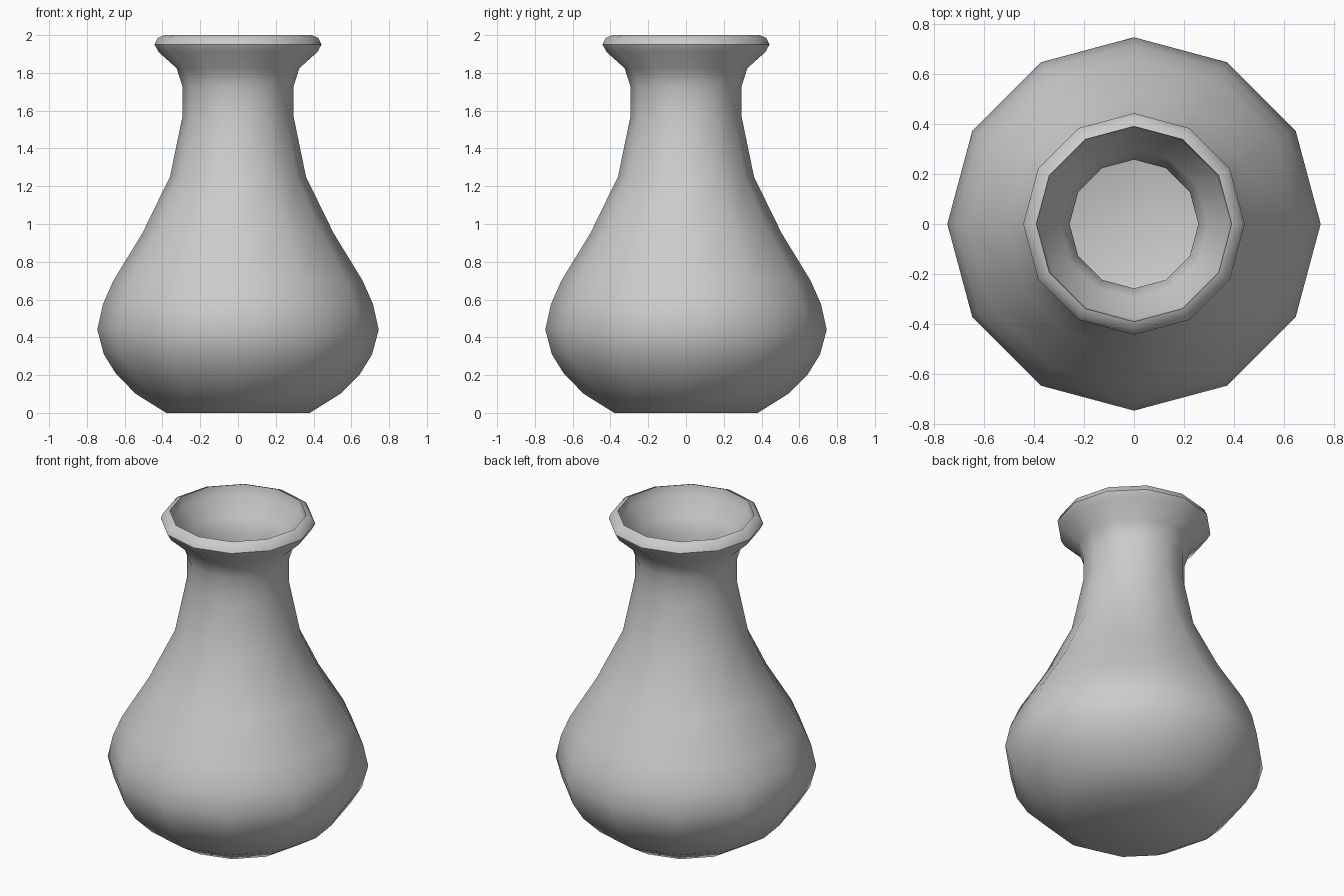
import bpy, bmesh, math

if "Cube" in bpy.data.objects:
    bpy.data.objects.remove(bpy.data.objects["Cube"])

SIDES = 12

# Outer wall (radius, height), base to rim
outer = [(0.38, 0.0), (0.54, 0.10), (0.645, 0.205), (0.71, 0.31), (0.745, 0.44),
         (0.715, 0.575), (0.66, 0.70), (0.507, 0.95), (0.36, 1.25), (0.293, 1.575),
         (0.293, 1.725), (0.325, 1.825), (0.42, 1.91), (0.442, 1.95), (0.425, 1.985),
         (0.39, 2.0)]
# Inner wall, rim to floor
inner = [(0.38, 1.94), (0.295, 1.845), (0.257, 1.73), (0.257, 1.57), (0.325, 1.24),
         (0.47, 0.935), (0.62, 0.69), (0.675, 0.57), (0.70, 0.44), (0.67, 0.325),
         (0.615, 0.235), (0.52, 0.14), (0.37, 0.045)]

# Vase body: lathe the profile into rings, bridge them, cap base and inner floor
bm = bmesh.new()
rings = []
for r, z in outer + inner:
    rings.append([bm.verts.new((r * math.cos(math.tau * i / SIDES),
                                r * math.sin(math.tau * i / SIDES), z))
                  for i in range(SIDES)])
for a, b in zip(rings, rings[1:]):
    for i in range(SIDES):
        j = (i + 1) % SIDES
        bm.faces.new((a[i], a[j], b[j], b[i]))
bm.faces.new(rings[0][::-1])
bm.faces.new(rings[-1])

mesh = bpy.data.meshes.new("vase")
bm.to_mesh(mesh)
bm.free()
vase = bpy.data.objects.new("vase", mesh)
bpy.context.collection.objects.link(vase)

# Smooth walls, crisp base and inner lip edge
bpy.context.view_layer.objects.active = vase
vase.select_set(True)
bpy.ops.object.shade_smooth_by_angle(angle=math.radians(50))
